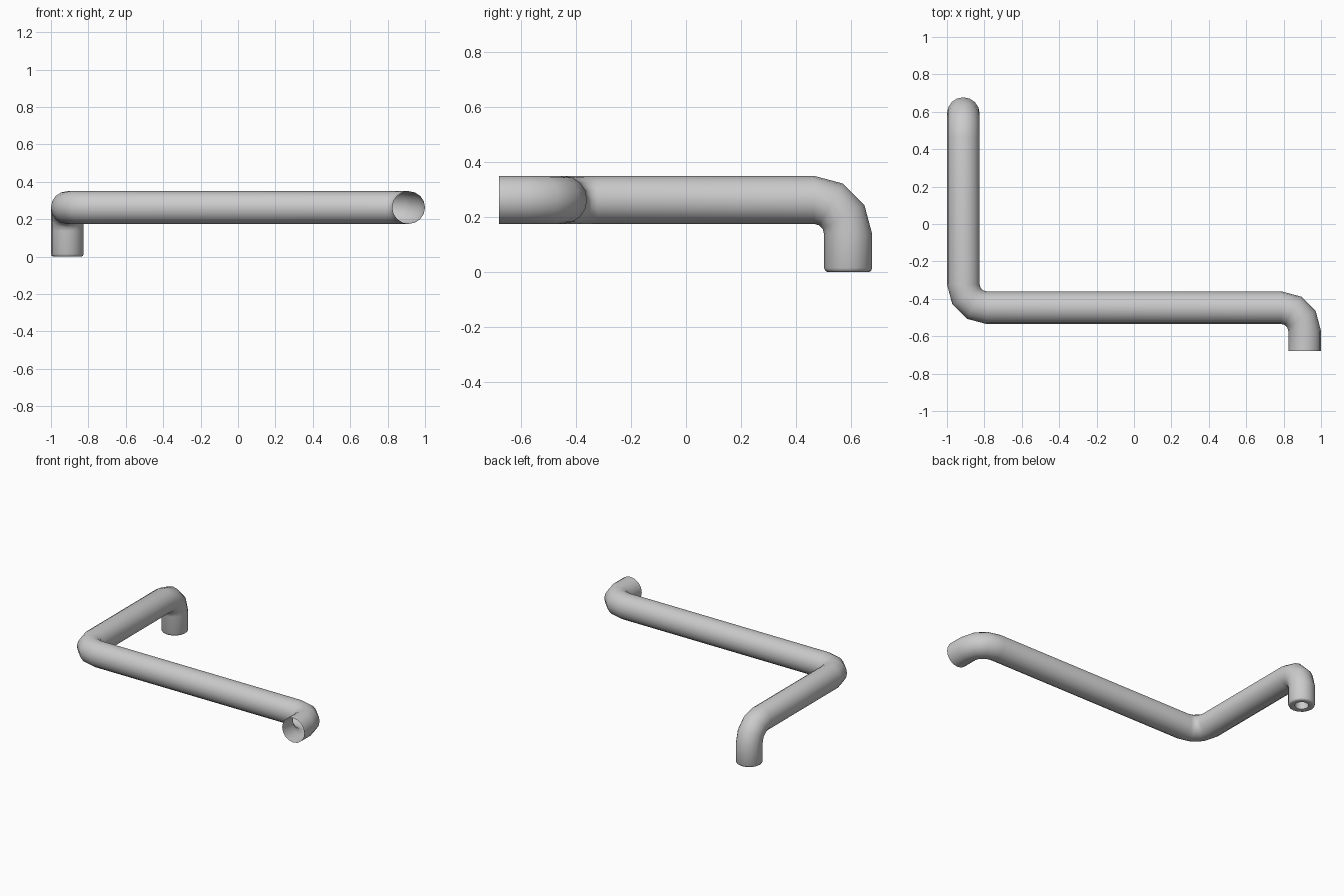
import bpy, bmesh, math
from mathutils import Vector

if "Cube" in bpy.data.objects:
    bpy.data.objects.remove(bpy.data.objects["Cube"])

R = 0.0875      # pipe radius
BEND = 0.125    # bend radius of the centre line
SIDES = 16
STEPS = 3       # segments per elbow

corners = [Vector(p) for p in [
    (-0.9125, 0.59, 0.0), (-0.9125, 0.59, 0.2625), (-0.9125, -0.4475, 0.2625),
    (0.9125, -0.4475, 0.2625), (0.9125, -0.68, 0.2625)]]

# Stations along the pipe: (centre, direction, radius)
up = Vector((0, 0, 1))
stations = [(corners[0] + up * z, up, r) for z, r in
            [(0.06, 0.045), (0.003, 0.045), (0.0, 0.052), (0.0, 0.076),
             (0.004, 0.083), (0.014, R)]]
for a, b, c in zip(corners, corners[1:], corners[2:]):
    d0, d1 = (b - a).normalized(), (c - b).normalized()
    centre = b - d0 * BEND + d1 * BEND
    for i in range(STEPS + 1):
        t = math.pi / 2 * i / STEPS
        stations.append((centre + BEND * (d0 * math.sin(t) - d1 * math.cos(t)),
                         d0 * math.cos(t) + d1 * math.sin(t), R))
stations.append((corners[-1], (corners[-1] - corners[-2]).normalized(), R))

# Sweep a ring along the stations, carrying its frame around the bends
bm = bmesh.new()
side, prev_dir, prev_ring = Vector((1, 0, 0)), up, None
for p, d, r in stations:
    side = prev_dir.rotation_difference(d) @ side
    other = d.cross(side)
    ring = []
    for k in range(SIDES):
        a = 2 * math.pi * k / SIDES
        ring.append(bm.verts.new(p + r * (side * math.cos(a) + other * math.sin(a))))
    if prev_ring:
        for k in range(SIDES):
            n = (k + 1) % SIDES
            bm.faces.new((prev_ring[k], prev_ring[n], ring[n], ring[k]))
    prev_ring, prev_dir = ring, d

mesh = bpy.data.meshes.new("bent_pipe")
bm.to_mesh(mesh)
bm.free()
pipe = bpy.data.objects.new("bent_pipe", mesh)
bpy.context.collection.objects.link(pipe)
bpy.context.view_layer.objects.active = pipe
pipe.select_set(True)
bpy.ops.object.shade_smooth_by_angle(angle=math.radians(40))
